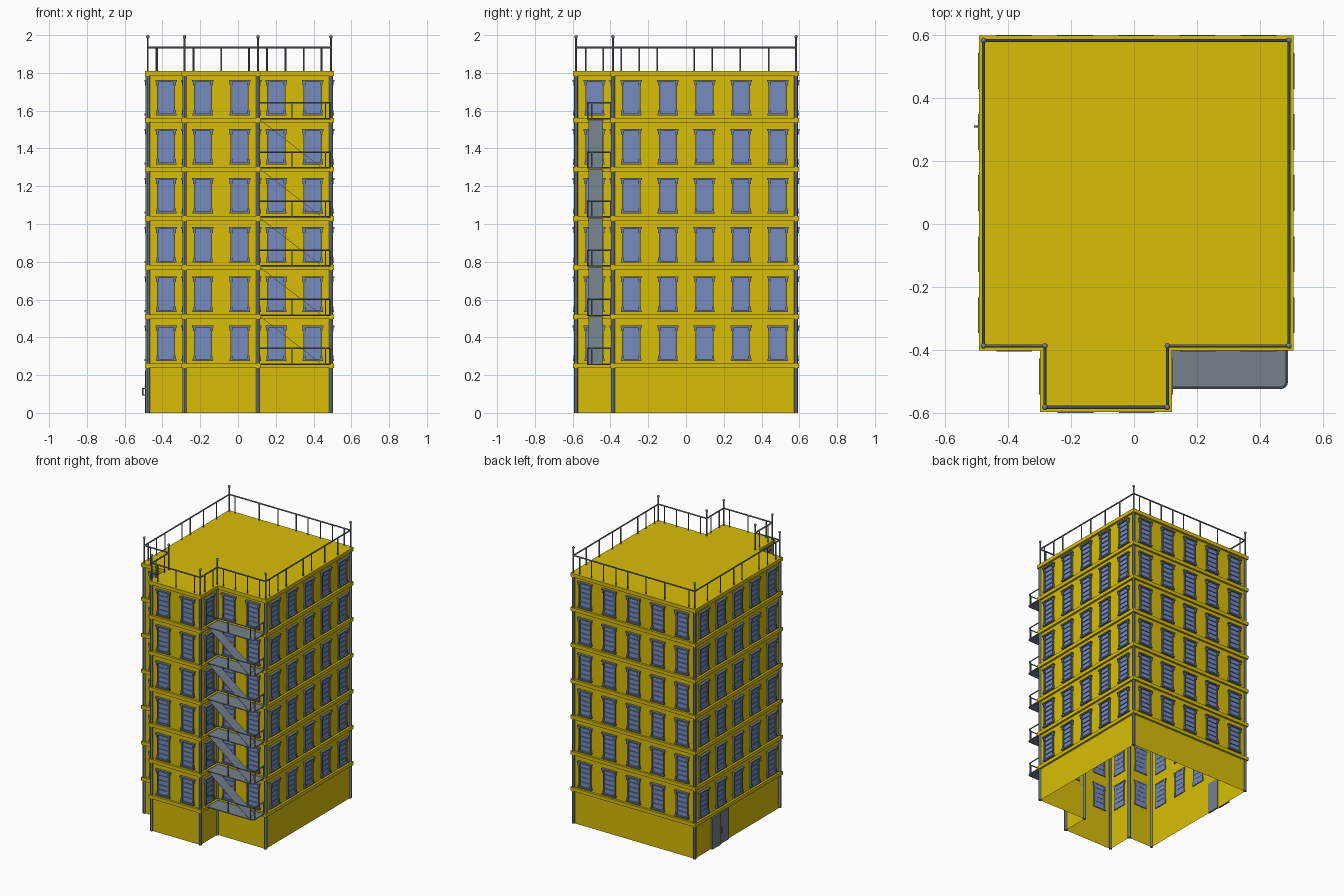
import bpy, bmesh, math
from mathutils import Vector, Matrix

cube = bpy.data.objects.get("Cube")
if cube:
    bpy.data.objects.remove(cube, do_unlink=True)


def material(name, color):
    m = bpy.data.materials.new(name)
    m.use_nodes = True
    m.diffuse_color = (*color, 1)
    m.node_tree.nodes["Principled BSDF"].inputs["Base Color"].default_value = (*color, 1)
    return m


YELLOW = material("yellow plaster", (0.69, 0.52, 0.002))
GLASS = material("blue glass", (0.18, 0.26, 0.53))
STEEL = material("grey steel", (0.18, 0.22, 0.26))

Z = Vector((0, 0, 1))
STOREY, FIRST, ROOF = 0.26, 0.25, 1.81


def finish(name, bm, mat, smooth=False):
    bmesh.ops.recalc_face_normals(bm, faces=bm.faces)
    mesh = bpy.data.meshes.new(name)
    bm.to_mesh(mesh)
    bm.free()
    mesh.materials.append(mat)
    ob = bpy.data.objects.new(name, mesh)
    bpy.context.collection.objects.link(ob)
    if smooth:
        bpy.ops.object.select_all(action="DESELECT")
        ob.select_set(True)
        bpy.context.view_layer.objects.active = ob
        bpy.ops.object.shade_smooth_by_angle()


def box(bm, low, high, frame=Matrix()):
    low, high = Vector(low), Vector(high)
    place = Matrix.Translation((low + high) / 2) @ Matrix.Diagonal((*(high - low), 1))
    bmesh.ops.create_cube(bm, size=1, matrix=frame @ place)


def rod(bm, a, b, radius, sides=8):
    a, b = Vector(a), Vector(b)
    d = b - a
    turn = d.to_track_quat("Z", "Y").to_matrix().to_4x4()
    bmesh.ops.create_cone(bm, cap_ends=True, segments=sides, radius1=radius, radius2=radius,
                          depth=d.length, matrix=Matrix.Translation((a + b) / 2) @ turn)


# Building outline, counter-clockwise, with its edges
plan = [Vector((x, y, 0)) for x, y in (
    (-0.478, -0.387), (-0.283, -0.387), (-0.283, -0.582), (0.106, -0.582),
    (0.106, -0.387), (0.492, -0.387), (0.492, 0.583), (-0.478, 0.583))]
edges = list(zip(plan, plan[1:] + plan[:1]))
normals = [(b - a).normalized().cross(Z) for a, b in edges]
outer = [p + 0.015 * (normals[i - 1] + normals[i]) for i, p in enumerate(plan)]


def loop(bm, points, z):
    return [bm.verts.new(p + Z * z) for p in points]


def bridge(bm, low, high):
    n = len(low)
    for i in range(n):
        j = (i + 1) % n
        bm.faces.new((low[i], low[j], high[j], high[i]))


# Hollow walls, open underneath
bm = bmesh.new()
bridge(bm, loop(bm, plan, 0), loop(bm, plan, ROOF - 0.01))
finish("walls", bm, YELLOW)

# Cornice rings at every storey
bm = bmesh.new()
for k in range(6):
    z = FIRST + STOREY * k
    rings = [loop(bm, plan, z - 0.013), loop(bm, outer, z - 0.013),
             loop(bm, outer, z + 0.012), loop(bm, plan, z + 0.012)]
    for low, high in zip(rings, rings[1:]):
        bridge(bm, low, high)
finish("cornices", bm, YELLOW)

# Roof slab
bm = bmesh.new()
low, high = loop(bm, outer, ROOF - 0.026), loop(bm, outer, ROOF)
bridge(bm, low, high)
bm.faces.new(high)
bm.faces.new(low)
finish("roof", bm, YELLOW)

# Windows: local x along the wall, local y outward, z up
glass, trim = bmesh.new(), bmesh.new()
for (a, b), n in zip(edges, normals):
    t = (b - a).normalized()
    count = round((b - a).length / 0.194)
    for i in range(count):
        centre = a.lerp(b, (i + 0.5) / count)
        for k in range(6):
            base = centre + Z * (FIRST + STOREY * k + 0.025)
            f = Matrix.Translation(base) @ Matrix((t, n, Z)).transposed().to_4x4()
            box(glass, (-0.04, -0.004, 0.005), (0.04, 0.004, 0.182), f)
            box(trim, (-0.054, -0.006, 0), (0.054, 0.016, 0.01), f)
            box(trim, (-0.057, -0.006, 0.178), (0.057, 0.018, 0.188), f)
            for s in (-1, 1):
                for x0, x1, y, z0, z1 in ((0.039, 0.048, 0.011, 0.01, 0.178),
                                          (0.039, 0.053, 0.014, 0.158, 0.178),
                                          (0.039, 0.051, 0.013, 0.01, 0.028)):
                    xs = sorted((s * x0, s * x1))
                    box(trim, (xs[0], -0.006, z0), (xs[1], y, z1), f)
            # Thin blind slats
            for j in range(1, 5):
                z = 0.01 + 0.034 * j
                box(glass, (-0.037, -0.006, z), (0.037, 0.01, z + 0.001), f)
finish("window_glass", glass, GLASS)
finish("window_frames", trim, STEEL)

# Corner posts with ball finials
posts, poles = bmesh.new(), bmesh.new()
for p in plan:
    rod(posts, p, p + Z * (ROOF - 0.01), 0.011, 12)
    rod(poles, p + Z * (ROOF - 0.01), p + Z * 1.985, 0.005)
    bmesh.ops.create_uvsphere(poles, u_segments=12, v_segments=8, radius=0.009,
                              matrix=Matrix.Translation(p + Z * 1.991))
finish("corner_posts", posts, STEEL, True)
finish("roof_poles", poles, STEEL, True)

# Roof railing: uprights along each edge, as distances from its start
side_gaps = (0.045, 0.14, 0.235, 0.43, 0.525, 0.675, 0.825)
short, quad = (0.05, 0.145), (0.048, 0.145, 0.241, 0.337)
uprights = [short[:1], short, (0.048, 0.195, 0.342), short, quad, side_gaps,
            (0.05, 0.145, 0.24, 0.34, 0.435, 0.58, 0.73, 0.925),
            [0.97 - g for g in side_gaps]]
bm = bmesh.new()
for (a, b), gaps in zip(edges, uprights):
    rod(bm, a + Z * 1.934, b + Z * 1.934, 0.005)
    t = (b - a).normalized()
    for g in gaps:
        rod(bm, a + t * g + Z * (ROOF - 0.005), a + t * g + Z * 1.934, 0.004)
finish("roof_railing", bm, STEEL, True)

# Fire escape: platforms with a rounded corner, rails and stair ramps
left, right, front, back, r = 0.106, 0.489, -0.524, -0.387, 0.022
arc = [Vector((right - r + r * math.sin(w), front + r - r * math.cos(w), 0))
       for w in (math.pi / 8 * i for i in range(5))]
path = [Vector((left, front, 0))] + arc + [Vector((right, back, 0))]
inset = Vector((-0.004, 0.004, 0))
deck, rails, stairs = bmesh.new(), bmesh.new(), bmesh.new()
for k in range(6):
    z = FIRST + STOREY * k + 0.006
    outline = path + [Vector((left, back, 0))]
    low, high = loop(deck, outline, z - 0.003), loop(deck, outline, z + 0.003)
    bridge(deck, low, high)
    deck.faces.new(low)
    deck.faces.new(high)
    top = inset + Z * (z + 0.085)
    for a, b in zip(path, path[1:]):
        rod(rails, a + top, b + top, 0.004, 6)
    for x, y in ((left + 0.006, front), (0.29, front), (right - r, front),
                 (right, front + r), (right, back - 0.015)):
        p = Vector((x, y, z)) + inset
        rod(rails, p, p + Z * 0.085, 0.004, 6)
    if k < 5:
        run = Vector((0.335, 0, -STOREY))
        turn = Matrix.Rotation(math.atan2(STOREY, run.x), 4, "Y")
        f = Matrix.Translation((left + 0.005, 0, z + STOREY)) @ turn
        box(stairs, (0, -0.515, -0.001), (run.length, -0.44, 0.001), f)
finish("fire_escape_platforms", deck, STEEL)
finish("fire_escape_rails", rails, STEEL, True)
finish("fire_escape_stairs", stairs, STEEL)

# Double door with a handle on the side wall; one leaf is set further out
door, handle = bmesh.new(), bmesh.new()
box(door, (-0.486, 0.202, 0), (-0.474, 0.3, 0.225))
box(door, (-0.492, 0.304, 0), (-0.48, 0.402, 0.225))
y = 0.31
for z in (0.095, 0.13):
    rod(handle, (-0.488, y, z), (-0.505, y, z), 0.003)
rod(handle, (-0.505, y, 0.092), (-0.505, y, 0.133), 0.004)
finish("door_leaves", door, STEEL)
finish("door_handle", handle, STEEL, True)
